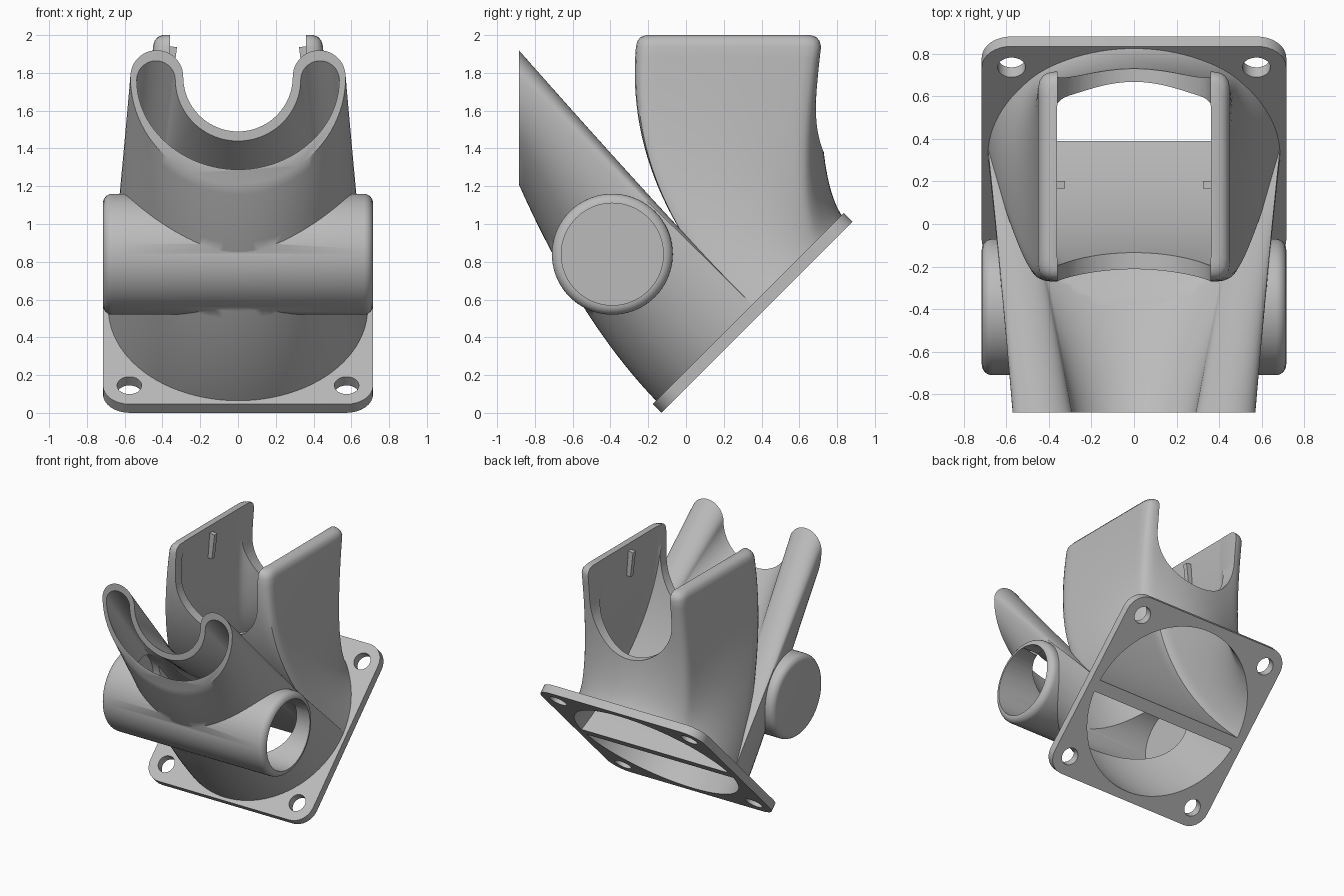
import bpy, bmesh, math
from mathutils import Matrix, Vector

cube = bpy.data.objects.get("Cube")
if cube:
    bpy.data.objects.remove(cube, do_unlink=True)

grey = bpy.data.materials.new("plain grey")
grey.use_nodes = True
COLOUR = (0.5, 0.5, 0.5, 1)
grey.diffuse_color = COLOUR
grey.node_tree.nodes["Principled BSDF"].inputs["Base Color"].default_value = COLOUR

# Flange frame: x across, y up the slope, z out of the mounting face
FLANGE = Matrix.Translation((0, 0.375, 0.506)) @ Matrix.Rotation(math.pi / 4, 4, 'X')
NORMAL = Vector((0, -1, 1)).normalized()
SEG = 24      # points per section side
STEPS = 28    # rings along a duct


def finish(name, bm):
    bmesh.ops.recalc_face_normals(bm, faces=bm.faces)
    mesh = bpy.data.meshes.new(name)
    bm.to_mesh(mesh)
    bm.free()
    mesh.materials.append(grey)
    obj = bpy.data.objects.new(name, mesh)
    bpy.context.collection.objects.link(obj)
    return obj


def cylinder(name, radius, depth, matrix, bevel=0):
    bm = bmesh.new()
    bmesh.ops.create_cone(bm, cap_ends=True, segments=72, radius1=radius,
                          radius2=radius, depth=depth, matrix=matrix)
    if bevel:
        rims = [e for e in bm.edges if any(len(f.verts) > 4 for f in e.link_faces)]
        bmesh.ops.bevel(bm, geom=rims, offset=bevel, segments=6,
                        profile=0.5, affect='EDGES')
    return finish(name, bm)


def box(name, size, matrix, bevel=0):
    bm = bmesh.new()
    bmesh.ops.create_cube(bm, size=1, matrix=Matrix.Diagonal((*size, 1)))
    if bevel:
        upright = [e for e in bm.edges
                   if abs(e.verts[0].co.z - e.verts[1].co.z) > size[2] / 2]
        bmesh.ops.bevel(bm, geom=upright, offset=bevel, segments=8,
                        profile=0.5, affect='EDGES')
    bm.transform(matrix)
    return finish(name, bm)


def skin(name, rings):
    """Closed solid through a list of equal-length rings."""
    bm = bmesh.new()
    rows = [[bm.verts.new(p) for p in ring] for ring in rings]
    for a, b in zip(rows, rows[1:]):
        for i in range(len(a)):
            j = (i + 1) % len(a)
            bm.faces.new((a[i], a[j], b[j], b[i]))
    bm.faces.new(rows[0])
    bm.faces.new(rows[-1])
    return finish(name, bm)


def lerp(a, b, t):
    return a + (b - a) * t


def sweep(starts, ends, reaches, taper):
    """Rings along quadratic curves that leave the flange square to it."""
    controls = []
    for p, q, reach in zip(starts, ends, reaches):
        c = p + NORMAL * reach
        c.x = lerp(p.x, q.x, taper)
        controls.append(c)
    rings = []
    for k in range(STEPS + 1):
        t = k / STEPS
        rings.append([p * (1 - t) ** 2 + c * 2 * t * (1 - t) + q * t * t
                      for p, c, q in zip(starts, controls, ends)])
    return rings


def front_duct(name, r, flat, base, outer_x, outer_z, inner, y_end):
    """Half disc on the flange turning into an upright crescent."""
    starts, ends = [], []
    alpha = math.asin(flat / r)
    corner = r * math.cos(alpha)
    saddle = corner * 0.8
    zc, mid, tip = 1.78, (outer_x + inner) / 2, (outer_x - inner) / 2
    n = SEG * 2
    for i in range(n):                                    # outer arc
        t = i / n
        a = lerp(math.pi + alpha, 2 * math.pi - alpha, t)
        c = math.pi * (1 + t)
        starts.append((r * math.cos(a), r * math.sin(a)))
        ends.append((outer_x * math.cos(c), outer_z * math.sin(c)))
    for i in range(SEG):                                  # right horn tip
        c = math.pi * i / SEG
        starts.append((lerp(corner, saddle, i / SEG), -flat))
        ends.append((mid + tip * math.cos(c), tip * math.sin(c)))
    for i in range(n):                                    # notch
        c = -math.pi * i / n
        starts.append((lerp(saddle, -saddle, i / n), -flat))
        ends.append((inner * math.cos(c), inner * math.sin(c)))
    for i in range(SEG):                                  # left horn tip
        c = math.pi * i / SEG
        starts.append((lerp(-saddle, -corner, i / SEG), -flat))
        ends.append((-mid + tip * math.cos(c), tip * math.sin(c)))
    p = [FLANGE @ Vector((u, v, base)) for u, v in starts]
    q = [Vector((x, y_end, zc + z)) for x, z in ends]
    return skin(name, sweep(p, q, [0.6] * len(p), 0.4))


def rear_duct(name, r, flat, base, half_x, y0, y1, top, back, rim=()):
    """Half disc on the flange turning into an upright rounded rectangle."""
    starts, ends = [], []
    alpha = math.asin(flat / r)
    corner = r * math.cos(alpha)
    marks = [alpha, math.radians(50), math.radians(130), math.pi - alpha]
    ym, half_y, fillet = (y0 + y1) / 2, (y1 - y0) / 2, 0.07
    rect = [(half_x, -half_y), (half_x, half_y), (-half_x, half_y), (-half_x, -half_y)]
    for side in range(4):
        (xa, ya), (xb, yb) = rect[side], rect[(side + 1) % 4]
        for i in range(SEG):
            t = i / SEG
            if side < 3:
                a = lerp(marks[side], marks[side + 1], t)
                starts.append((r * math.cos(a), r * math.sin(a)))
            else:
                starts.append((lerp(-corner, corner, t), flat))
            x, y = lerp(xa, xb, t), lerp(ya, yb, t)
            dx, dy = abs(x) - half_x + fillet, abs(y) - half_y + fillet
            if dx > 0 and dy > 0:                         # pull onto the fillet
                k = fillet / math.hypot(dx, dy)
                x = math.copysign(half_x - fillet + dx * k, x)
                y = math.copysign(half_y - fillet + dy * k, y)
            ends.append(Vector((x, ym + y, top)))
    p = [FLANGE @ Vector((u, v, base)) for u, v in starts]
    reaches = [lerp(0.95, back, min(1, max(0, v) / (0.75 * r))) for u, v in starts]
    rings = sweep(p, ends, reaches, 0.8)
    for rise, inset in rim:                               # rounded top edge
        rings.append([Vector((e.x * (1 - inset / half_x),
                              ym + (e.y - ym) * (1 - inset / half_y),
                              top + rise)) for e in ends])
    return skin(name, rings)


def combine(target, other, operation):
    mod = target.modifiers.new(operation, 'BOOLEAN')
    mod.operation, mod.solver, mod.object = operation, 'EXACT', other
    bpy.context.view_layer.objects.active = target
    bpy.ops.object.modifier_apply(modifier=mod.name)
    bpy.data.objects.remove(other, do_unlink=True)


ACROSS = Matrix.Rotation(math.pi / 2, 4, 'Y')
ALONG = Matrix.Rotation(math.pi / 2, 4, 'X')
TUBE = Vector((0, -0.39, 0.84))
ROUND = [(0.03, 0.008), (0.05, 0.025), (0.06, 0.05)]

# Outer solids: flange, two ducts and the cross tube
body = box("duct_body", (1.43, 1.43, 0.065),
           FLANGE @ Matrix.Translation((0, 0, 0.0325)), bevel=0.14)
for solid in (
        front_duct("front_shell", 0.69, -0.03, 0.02, 0.57, 0.57, 0.29, -0.885),
        rear_duct("rear_shell", 0.695, -0.03, 0.02, 0.45, -0.265, 0.715, 1.94,
                  0.23, ROUND),
        cylinder("cross_tube", 0.32, 1.43, Matrix.Translation(TUBE) @ ACROSS, 0.05)):
    combine(body, solid, 'UNION')

# Hollow passages, tube bore (closed on the right) and the saddle opening
for cutter in (
        front_duct("front_passage", 0.65, 0.07, -0.02, 0.535, 0.46, 0.33, -0.9),
        rear_duct("rear_passage", 0.65, 0.02, -0.02, 0.36, -0.215, 0.63, 2.05, 0.34),
        cylinder("tube_bore", 0.27, 1.5,
                 Matrix.Translation(TUBE + Vector((0.09, 0, 0))) @ ACROSS),
        cylinder("saddle_cut", 0.36, 1.4, Matrix.Translation((0, 0.3, 1.74)) @ ALONG),
        box("saddle_slot", (0.719, 1.4, 0.6), Matrix.Translation((0, 0.3, 2.04)))):
    combine(body, cutter, 'DIFFERENCE')

# Screw holes
for sx in (-1, 1):
    for sy in (-1, 1):
        place = FLANGE @ Matrix.Translation((sx * 0.575, sy * 0.575, 0))
        combine(body, cylinder("screw_hole", 0.065, 0.3, place), 'DIFFERENCE')

bpy.ops.object.select_all(action='DESELECT')
body.select_set(True)
bpy.context.view_layer.objects.active = body
bpy.ops.object.shade_smooth_by_angle(angle=math.radians(38))

# Small locating tabs on the inner faces of the arms
for side, s in (("left", 1), ("right", -1)):
    box(side + "_tab", (0.05, 0.035, 0.2),
        Matrix.Translation((s * 0.36, 0.185, 1.84)) @ Matrix.Rotation(-s * 0.12, 4, 'Y'))
